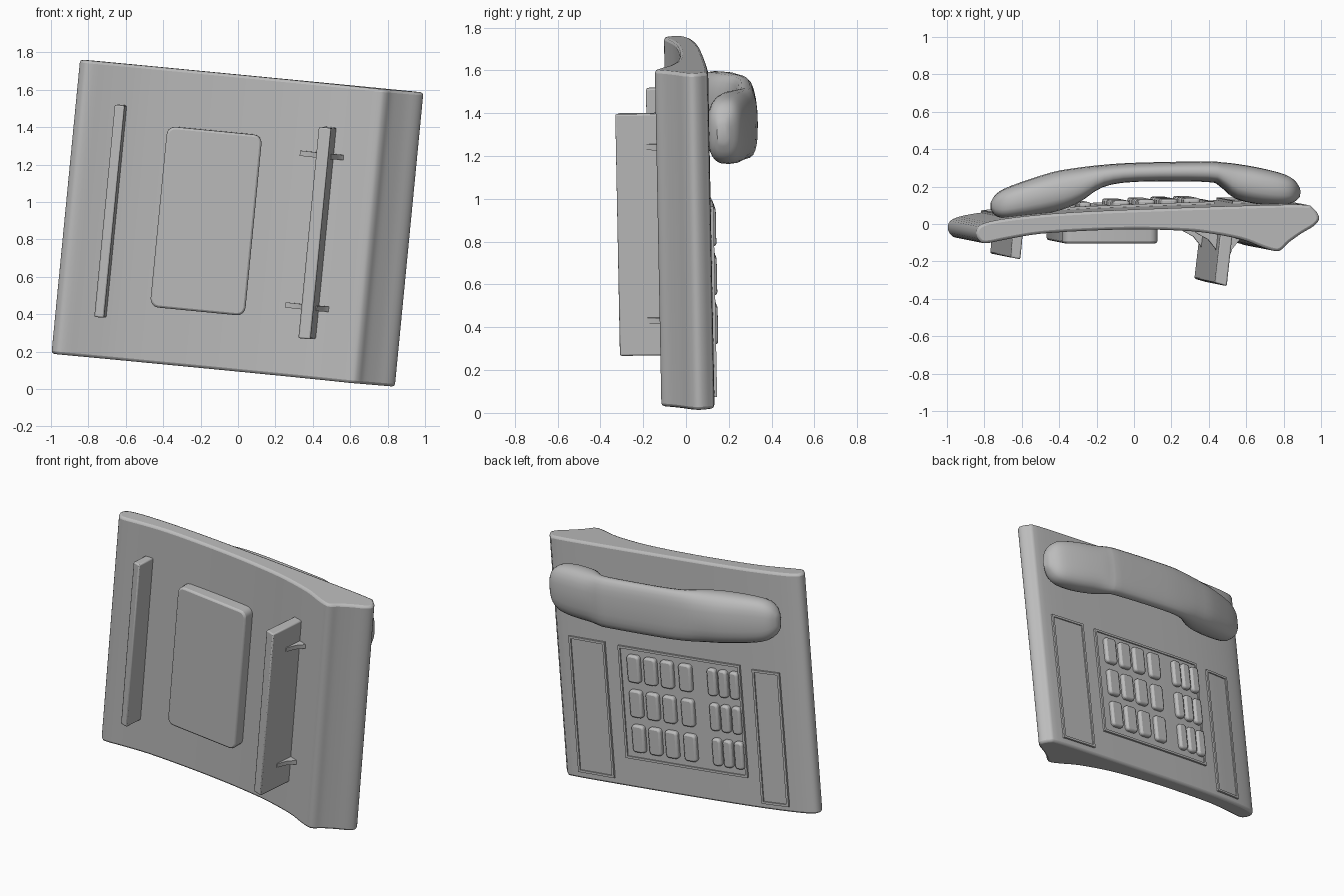
import bpy, bmesh, math
from mathutils import Matrix, Vector

if "Cube" in bpy.data.objects:
    bpy.data.objects.remove(bpy.data.objects["Cube"], do_unlink=True)

# Single plastic colour
grey = bpy.data.materials.new("grey_plastic")
grey.use_nodes = True
COLOUR = (0.5, 0.5, 0.5, 1)
grey.diffuse_color = COLOUR
grey.node_tree.nodes["Principled BSDF"].inputs["Base Color"].default_value = COLOUR

# Phone frame: u across, w towards the keys, v up the case; leaning as it stands
FRAME = (Matrix.Translation((-0.005, 0, 0.8875))
         @ Matrix.Rotation(math.radians(5.55), 4, 'Y')
         @ Matrix.Rotation(math.radians(1.1), 4, 'X'))


def finish(name, bm, bevel=0.0, segments=2):
    bmesh.ops.recalc_face_normals(bm, faces=bm.faces[:])
    mesh = bpy.data.meshes.new(name)
    bm.to_mesh(mesh)
    bm.free()
    mesh.materials.append(grey)
    ob = bpy.data.objects.new(name, mesh)
    bpy.context.collection.objects.link(ob)
    ob.matrix_world = FRAME
    if bevel:
        mod = ob.modifiers.new("bevel", 'BEVEL')
        mod.width, mod.segments = bevel, segments
        mod.limit_method, mod.angle_limit = 'ANGLE', math.radians(50)
    bpy.ops.object.select_all(action='DESELECT')
    ob.select_set(True)
    bpy.context.view_layer.objects.active = ob
    bpy.ops.object.shade_smooth_by_angle(angle=math.radians(35))
    return ob


def spline(pts, steps, closed):
    """Catmull-Rom smoothing of points of any dimension."""
    n, out = len(pts), []
    get = (lambda i: pts[i % n]) if closed else (lambda i: pts[max(0, min(n - 1, i))])
    for i in range(n if closed else n - 1):
        a, b, c, d = (get(i + k) for k in (-1, 0, 1, 2))
        for s in range(steps):
            t = s / steps
            out.append(tuple(0.5 * (2 * q + (r - p) * t + (2 * p - 5 * q + 4 * r - e) * t * t
                                    + (3 * q - p - 3 * r + e) * t ** 3)
                             for p, q, r, e in zip(a, b, c, d)))
    return out if closed else out + [pts[-1]]


def prism(name, outline, v0, v1, bevel=0.0):
    """Extrude a (u, w) outline along v."""
    bm = bmesh.new()
    lo = [bm.verts.new((u, w, v0)) for u, w in outline]
    hi = [bm.verts.new((u, w, v1)) for u, w in outline]
    for i in range(len(lo)):
        j = (i + 1) % len(lo)
        bm.faces.new((lo[i], lo[j], hi[j], hi[i]))
    bm.faces.new(lo)
    bm.faces.new(hi)
    return finish(name, bm, bevel)


def pad(name, u, v, du, dv, w0, w1, radius, bevel):
    """Rounded-corner slab between depths w0 and w1."""
    bm = bmesh.new()
    bmesh.ops.create_cube(bm, size=1)
    for p in bm.verts:
        p.co = Vector((u + p.co.x * du, (w0 + w1) / 2 + p.co.y * (w1 - w0), v + p.co.z * dv))
    edges = [e for e in bm.edges if abs(e.verts[0].co.y - e.verts[1].co.y) > 1e-4]
    bmesh.ops.bevel(bm, geom=edges, offset=radius, segments=4, profile=0.5, affect='EDGES')
    return finish(name, bm, bevel)


# Case: arched base with a ridge, gently domed key face
key_face = [(0.83, 0.118), (0.5, 0.112), (0, 0.095), (-0.35, 0.08), (-0.6, 0.062), (-0.8, 0.037)]
under = [(-0.895, 0.01), (-0.92, -0.03), (-0.905, -0.07), (-0.865, -0.088), (-0.75, -0.066),
         (-0.57, -0.037), (-0.3, -0.02), (-0.07, -0.014), (0.13, -0.018), (0.3, -0.03),
         (0.5, -0.066), (0.62, -0.11), (0.69, -0.13), (0.725, -0.12), (0.76, -0.085),
         (0.83, -0.035), (0.9, 0.008), (0.924, 0.05), (0.89, 0.1)]
prism("case", spline(key_face + under, 4, True), -0.79, 0.79, 0.015)


def surface(u):
    for (a, wa), (b, wb) in zip(key_face, key_face[1:]):
        if u >= b:
            return wa + (wb - wa) * (u - a) / (b - a)
    return key_face[-1][1]


def plate(name, u0, u1, v0, v1, height):
    """Thin plate following the key face."""
    us = [u0 + (u1 - u0) * i / 6 for i in range(7)]
    outline = [(u, surface(u) + height) for u in us] + [(u, surface(u) - 0.02) for u in reversed(us)]
    prism(name, outline, v0, v1)


def framed_panel(name, u0, u1, v0, v1, rim=0.015):
    plate(name, u0, u1, v0, v1, 0.006)
    plate(name + "_rim_left", u1 - rim, u1, v0, v1, 0.014)
    plate(name + "_rim_right", u0, u0 + rim, v0, v1, 0.014)
    plate(name + "_rim_top", u0, u1, v1 - rim, v1, 0.014)
    plate(name + "_rim_bottom", u0, u1, v0, v0 + rim, 0.014)


framed_panel("label_panel_left", 0.52, 0.786, -0.744, 0.15)
framed_panel("label_panel_right", -0.745, -0.555, -0.75, 0.13)
framed_panel("keypad_panel", -0.468, 0.422, -0.595, 0.145)

# Keys: four wide columns and three narrow ones
columns = [(0.308, 0.09), (0.186, 0.09), (0.064, 0.09), (-0.071, 0.09),
           (-0.266, 0.063), (-0.346, 0.063), (-0.426, 0.063)]
for r, v in enumerate((0.01, -0.22, -0.45)):
    for c, (u, width) in enumerate(columns):
        w = surface(u)
        pad(f"key_{r}_{c}", u, v, width, 0.18, w - 0.02, w + 0.035, 0.022, 0.012)

# Underside: base pad, two foot rails and gussets
pad("base_pad", -0.166, -0.004, 0.51, 0.97, -0.095, 0.0, 0.045, 0.012)
prism("foot_rail_right", [(-0.712, -0.168), (-0.66, -0.178), (-0.645, -0.02), (-0.7, -0.02)],
      -0.57, 0.57, 0.008)
prism("foot_rail_left", [(0.385, -0.303), (0.45, -0.322), (0.485, 0.0), (0.42, 0.0)],
      -0.575, 0.56, 0.008)
side = [(0.15, -0.04), (0.085, -0.075), (0.045, -0.125), (0.02, -0.19)]
gusset = [(0.448 + a, w) for a, w in side] + [(0.448 - a, w) for a, w in reversed(side)]
gusset += [(0.3, 0.0), (0.6, 0.0)]
for i, v in enumerate((0.405, -0.41)):
    prism(f"gusset_{i}", gusset, v - 0.014, v + 0.014)

# Handset: loft of rounded sections (u, top, bottom, half width)
stations = [(-0.812, 0.125, 0.09, 0.04), (-0.78, 0.172, 0.05, 0.095), (-0.7, 0.215, 0.04, 0.138),
            (-0.49, 0.285, 0.07, 0.16), (-0.35, 0.31, 0.12, 0.165), (-0.22, 0.325, 0.205, 0.165),
            (-0.04, 0.337, 0.235, 0.165), (0.34, 0.345, 0.235, 0.165), (0.42, 0.34, 0.21, 0.165),
            (0.5, 0.332, 0.145, 0.165), (0.63, 0.31, 0.115, 0.165), (0.75, 0.28, 0.11, 0.15),
            (0.81, 0.25, 0.125, 0.112), (0.845, 0.205, 0.155, 0.045)]
bm = bmesh.new()
rings = []
for u, top, bottom, half in spline(stations, 3, False):
    ring = []
    for k in range(24):
        a = math.tau * k / 24
        c, s = math.cos(a), math.sin(a)
        ring.append(bm.verts.new((u, (top + bottom) / 2 + (top - bottom) / 2 * math.copysign(abs(s) ** 0.75, s),
                                  0.5 + half * math.copysign(abs(c) ** 0.75, c))))
    rings.append(ring)
for a, b in zip(rings, rings[1:]):
    for k in range(24):
        m = (k + 1) % 24
        bm.faces.new((a[k], a[m], b[m], b[k]))
bm.faces.new(rings[0])
bm.faces.new(rings[-1])
finish("handset", bm)
